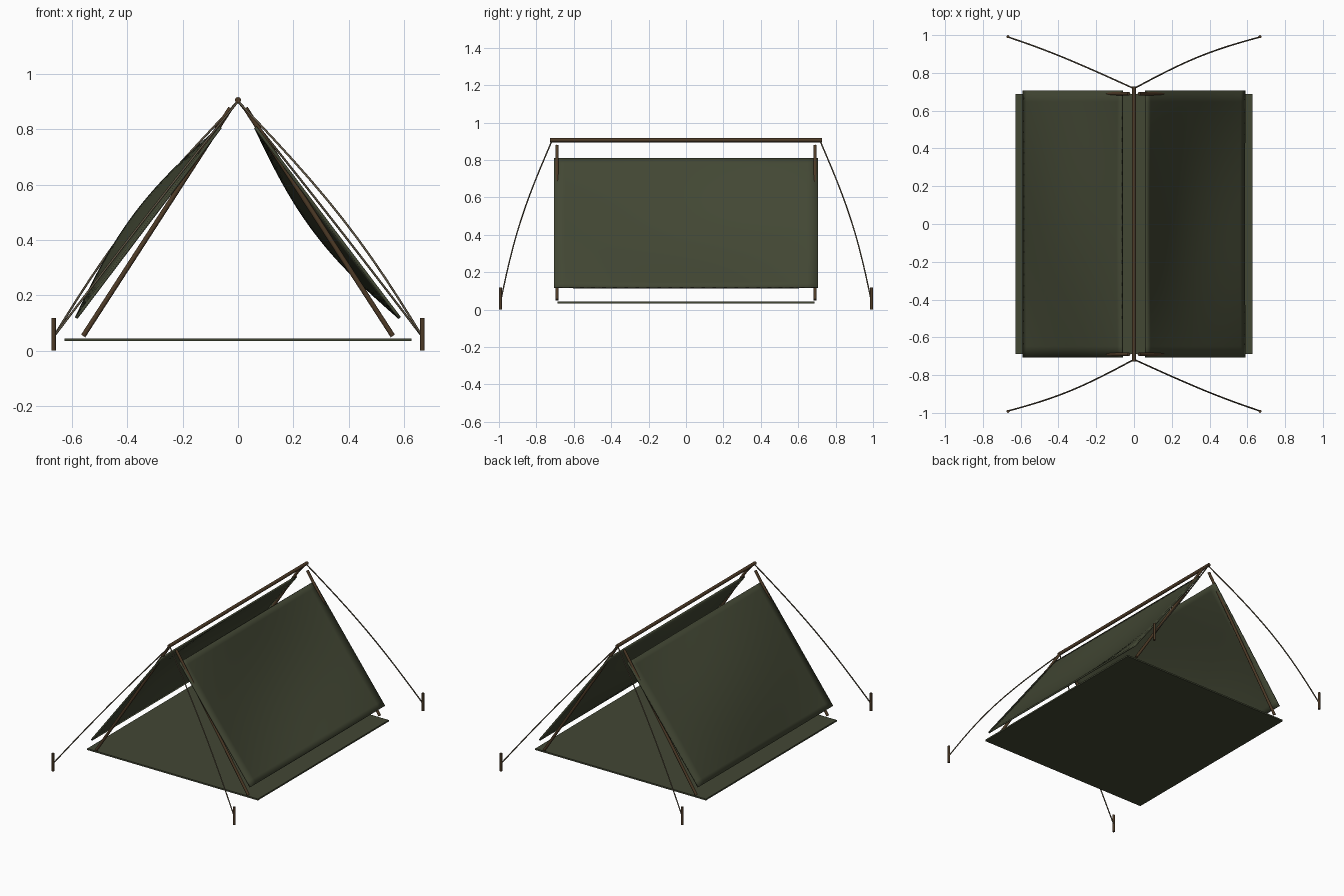
import bpy, bmesh, math
from mathutils import Vector

cube = bpy.data.objects.get("Cube")
if cube:
    bpy.data.objects.remove(cube)


def material(name, rgb):
    m = bpy.data.materials.new(name)
    m.use_nodes = True
    m.diffuse_color = (*rgb, 1)
    m.node_tree.nodes["Principled BSDF"].inputs["Base Color"].default_value = (*rgb, 1)
    return m


CANVAS = material("olive_canvas", (0.055, 0.063, 0.034))
WOOD = material("dark_wood", (0.075, 0.043, 0.02))
CORD = material("tan_cord", (0.12, 0.095, 0.06))


def finish(name, bm, mat, smooth=True):
    bmesh.ops.recalc_face_normals(bm, faces=bm.faces)
    mesh = bpy.data.meshes.new(name)
    bm.to_mesh(mesh)
    bm.free()
    mesh.materials.append(mat)
    ob = bpy.data.objects.new(name, mesh)
    bpy.context.collection.objects.link(ob)
    if smooth:
        bpy.ops.object.select_all(action="DESELECT")
        ob.select_set(True)
        bpy.context.view_layer.objects.active = ob
        bpy.ops.object.shade_smooth_by_angle(angle=math.radians(40))
    return ob


def rod(name, start, end, radius, mat=WOOD):
    a, b = Vector(start), Vector(end)
    bm = bmesh.new()
    bmesh.ops.create_cone(bm, cap_ends=True, segments=12, radius1=radius,
                          radius2=radius, depth=(b - a).length)
    turn = (b - a).to_track_quat("Z", "Y").to_matrix().to_4x4()
    bmesh.ops.transform(bm, matrix=turn, verts=bm.verts)
    bmesh.ops.translate(bm, vec=(a + b) / 2, verts=bm.verts)
    return finish(name, bm, mat)


def roof_panel(name, side):
    """Sloping cloth, pinned at its edges and blown towards -x."""
    foot, top = Vector((side * 0.585, 0, 0.118)), Vector((side * 0.063, 0, 0.808))
    slope = top - foot
    blow = Vector((-slope.z, 0, slope.x)).normalized() * 0.056
    bm = bmesh.new()
    bmesh.ops.create_grid(bm, x_segments=24, y_segments=24, size=1)
    for v in bm.verts:
        u, t = (v.co.x + 1) / 2, (v.co.y + 1) / 2
        swell = math.sin(math.pi * u) * math.sin(math.pi * t)
        v.co = foot + slope * t + blow * swell + Vector((0, v.co.x * 0.706, 0))
    ob = finish(name, bm, CANVAS)
    cloth = ob.modifiers.new("cloth_thickness", "SOLIDIFY")
    cloth.thickness = 0.011
    cloth.offset = 0


def guy_rope(name, sx, sy):
    start, end = Vector((0, sy * 0.717, 0.902)), Vector((sx * 0.667, sy * 0.99, 0.05))
    bow = Vector((sx * (0.045 if sx * sy < 0 else 0.005), sy * 0.03, 0))
    curve = bpy.data.curves.new(name, "CURVE")
    curve.dimensions = "3D"
    curve.bevel_depth = 0.004
    curve.bevel_resolution = 1
    curve.use_fill_caps = True
    line = curve.splines.new("POLY")
    steps = 12
    line.points.add(steps)
    for i, p in enumerate(line.points):
        t = i / steps
        p.co = (*(start.lerp(end, t) + bow * math.sin(math.pi * t)), 1)
    curve.materials.append(CORD)
    bpy.context.collection.objects.link(bpy.data.objects.new(name, curve))


# Groundsheet
bm = bmesh.new()
bmesh.ops.create_cube(bm, size=1)
bmesh.ops.scale(bm, vec=(1.256, 1.376, 0.01), verts=bm.verts)
bmesh.ops.translate(bm, vec=(0, 0, 0.039), verts=bm.verts)
finish("groundsheet", bm, CANVAS, smooth=False)

# Ridge pole
rod("ridge_pole", (0, -0.727, 0.906), (0, 0.727, 0.906), 0.011)

# Roof cloth, leaning poles, ropes and stakes
for side, sx in (("left", 1), ("right", -1)):
    roof_panel(f"{side}_roof_panel", sx)
    for end, sy in (("front", -1), ("back", 1)):
        tag = f"{end}_{side}"
        rod(f"{tag}_pole", (sx * 0.56, sy * 0.69, 0.053), (sx * 0.027, sy * 0.69, 0.877), 0.009)
        guy_rope(f"{tag}_guy_rope", sx, sy)
        rod(f"{tag}_stake", (sx * 0.667, sy * 0.992, 0), (sx * 0.667, sy * 0.992, 0.118), 0.008)
